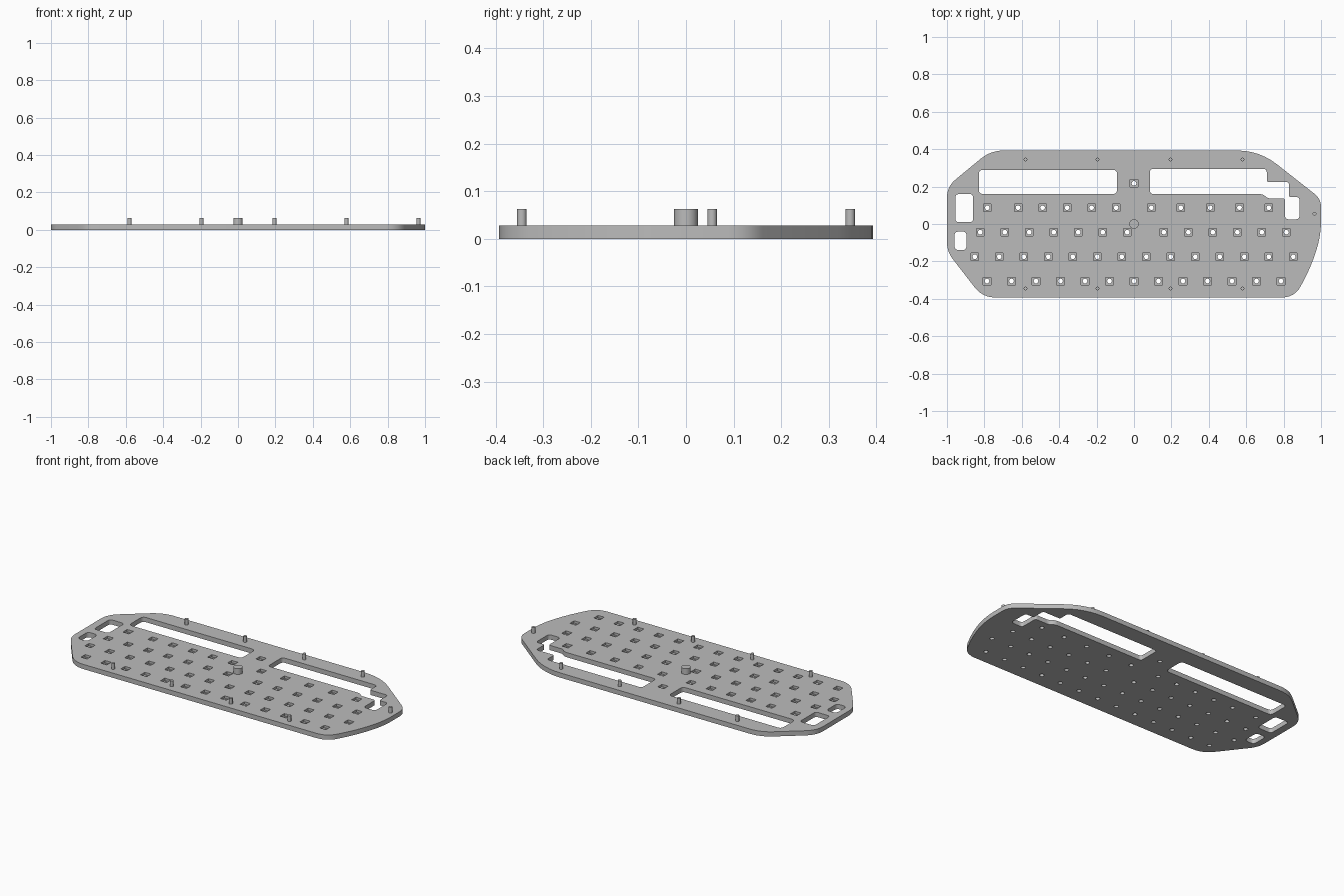
import bpy
import bmesh
import math
from mathutils import Vector

TOP = 0.028        # plate thickness
POCKET = 0.014     # pocket floor height
PEG_TOP = 0.062

old = bpy.data.objects.get("Cube")
if old:
    bpy.data.objects.remove(old, do_unlink=True)

grey = bpy.data.materials.new("plain grey")
grey.use_nodes = True
colour = (0.5, 0.5, 0.5, 1)
grey.diffuse_color = colour
grey.node_tree.nodes["Principled BSDF"].inputs["Base Color"].default_value = colour


def rounded(corners, steps=6):
    """Round each (x, y, cut) corner of a polygon."""
    pts = []
    for i, (x, y, cut) in enumerate(corners):
        p = Vector((x, y))
        before = Vector(corners[i - 1][:2])
        after = Vector(corners[(i + 1) % len(corners)][:2])
        a = p + (before - p).normalized() * cut
        b = p + (after - p).normalized() * cut
        for k in range(steps + 1):
            t = k / steps
            pts.append(a * (1 - t) ** 2 + p * 2 * t * (1 - t) + b * t * t)
    return pts


def box(x0, x1, y0, y1, cut):
    return rounded([(x0, y0, cut), (x1, y0, cut), (x1, y1, cut), (x0, y1, cut)])


def ngon(x, y, radius, sides, turn=0.0):
    angles = [turn + math.tau * i / sides for i in range(sides)]
    return [Vector((x + radius * math.cos(a), y + radius * math.sin(a))) for a in angles]


def prisms(name, outlines, z0, z1):
    """One object made of vertical prisms, one for each outline."""
    bm = bmesh.new()
    for pts in outlines:
        low = [bm.verts.new((p.x, p.y, z0)) for p in pts]
        high = [bm.verts.new((p.x, p.y, z1)) for p in pts]
        bm.faces.new(low[::-1])
        bm.faces.new(high)
        for i in range(len(pts)):
            j = (i + 1) % len(pts)
            bm.faces.new((low[i], low[j], high[j], high[i]))
    bmesh.ops.recalc_face_normals(bm, faces=bm.faces)
    mesh = bpy.data.meshes.new(name)
    bm.to_mesh(mesh)
    bm.free()
    mesh.materials.append(grey)
    obj = bpy.data.objects.new(name, mesh)
    bpy.context.collection.objects.link(obj)
    return obj


def activate(obj):
    bpy.ops.object.select_all(action="DESELECT")
    obj.select_set(True)
    bpy.context.view_layer.objects.active = obj


def carve(obj, cutter):
    cutter.hide_render = True
    mod = obj.modifiers.new("carve", "BOOLEAN")
    mod.operation = "DIFFERENCE"
    mod.solver = "EXACT"
    mod.object = cutter
    activate(obj)
    bpy.ops.object.modifier_apply(modifier=mod.name)
    bpy.data.objects.remove(cutter, do_unlink=True)


# Base plate outline
plate = prisms("base_plate", [rounded([
    (-0.766, 0.393, 0.07), (-1, 0.2, 0.06), (-1, -0.147, 0.05), (-0.81, -0.393, 0.07),
    (0.86, -0.393, 0.07), (0.95, -0.22, 0.08), (1, -0.06, 0.08),
    (1, 0.134, 0.045), (0.67, 0.393, 0.12)])], 0, TOP)

# Long slots, stepped slot and end windows
windows = [
    box(-0.83, -0.09, 0.16, 0.29, 0.025),
    box(-0.955, -0.86, 0.01, 0.16, 0.02),
    box(-0.96, -0.895, -0.14, -0.04, 0.025),
    rounded([
        (0.085, 0.16, 0.02), (0.69, 0.16, 0.02), (0.715, 0.137, 0.015),
        (0.808, 0.137, 0.015), (0.808, 0.025, 0.02), (0.885, 0.025, 0.02),
        (0.885, 0.145, 0.02), (0.828, 0.145, 0.01), (0.828, 0.225, 0.015),
        (0.71, 0.225, 0.01), (0.71, 0.295, 0.02), (0.085, 0.295, 0.02)]),
]

# Staggered rows of button sockets: start x, y, count, pitch
PITCH = 0.131
runs = [
    (-0.786, -0.305, 13, PITCH),
    (-0.851, -0.175, 14, PITCH),
    (-0.822, -0.044, 7, PITCH), (0.16, -0.044, 6, PITCH),
    (-0.62, 0.087, 5, PITCH), (0.093, 0.087, 5, 0.157),
    (-0.784, 0.087, 1, PITCH), (0, 0.217, 1, PITCH),
]
sockets = [(x + i * step, y) for x, y, count, step in runs for i in range(count)]

holes = [ngon(x, y, 0.0125, 20) for x, y in sockets]
pockets = [ngon(x, y, 0.0285, 4, math.pi / 4) for x, y in sockets]
carve(plate, prisms("through_cutter", windows + holes, -0.05, 0.1))
carve(plate, prisms("pocket_cutter", pockets, POCKET, 0.1))

# Locating pegs and the central post
spots = [(sx * x, sy * 0.345) for x in (0.195, 0.58) for sx in (-1, 1) for sy in (-1, 1)]
spots.append((0.965, 0.055))
pegs = prisms("locating_pegs", [ngon(x, y, 0.01, 20) for x, y in spots], 0.02, PEG_TOP)
post = prisms("centre_post", [ngon(0, 0, 0.025, 32)], 0.02, PEG_TOP)

for obj in (plate, pegs, post):
    activate(obj)
    bpy.ops.object.shade_smooth_by_angle(angle=math.radians(30))
